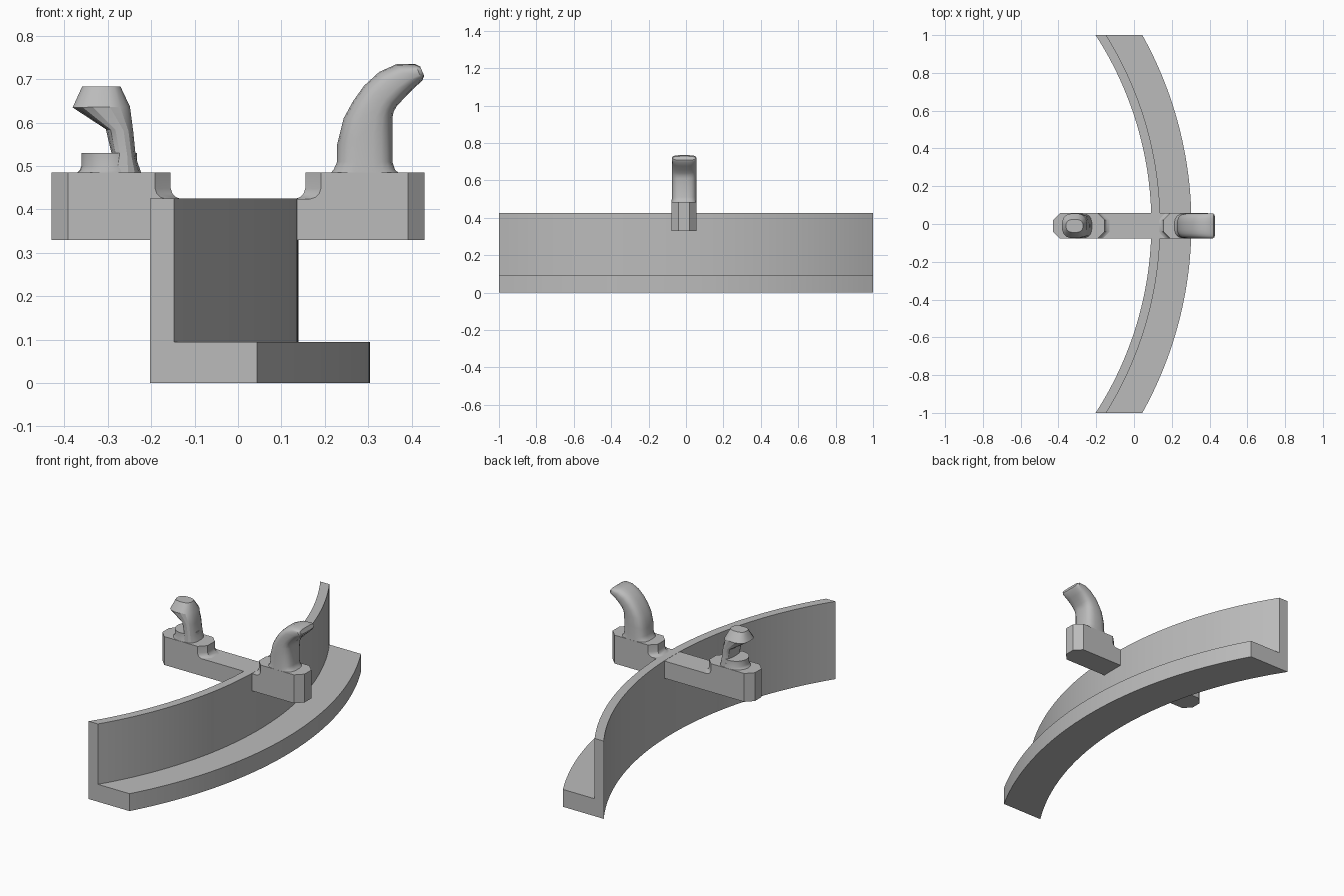
import bpy, bmesh, math
from mathutils import Vector

if "Cube" in bpy.data.objects:
    bpy.data.objects.remove(bpy.data.objects["Cube"])

grey = bpy.data.materials.new("light grey")
grey.diffuse_color = (0.5, 0.5, 0.5, 1)
grey.use_nodes = True
grey.node_tree.nodes["Principled BSDF"].inputs["Base Color"].default_value = grey.diffuse_color
YC, HW = -0.01, 0.067          # centre line and half width of the cross arm


def loft(name, rings, angle=30):
    """Skin a list of equal-length rings and cap both ends."""
    bm = bmesh.new()
    vs = [[bm.verts.new(p) for p in r] for r in rings]
    n = len(rings[0])
    for a, b in zip(vs, vs[1:]):
        for i in range(n):
            j = (i + 1) % n
            bm.faces.new((a[i], a[j], b[j], b[i]))
    bm.faces.new(vs[0][::-1])
    bm.faces.new(vs[-1])
    bmesh.ops.recalc_face_normals(bm, faces=bm.faces)
    me = bpy.data.meshes.new(name)
    bm.to_mesh(me)
    bm.free()
    me.materials.append(grey)
    ob = bpy.data.objects.new(name, me)
    bpy.context.collection.objects.link(ob)
    bpy.ops.object.select_all(action='DESELECT')
    ob.select_set(True)
    bpy.context.view_layer.objects.active = ob
    bpy.ops.object.shade_smooth_by_angle(angle=math.radians(angle))
    return ob


# Curved L-shaped rail, cut square at y = -1 and y = 1
CX = -1.75
section = [(1.842, 0), (2.054, 0), (2.054, 0.095), (1.889, 0.095),
           (1.889, 0.425), (1.842, 0.425)]
N = 48
rings = []
for k in range(N + 1):
    t = -1 + 2 * k / N
    ring = []
    for r, z in section:
        a = t * math.asin(1 / r)
        ring.append((CX + r * math.cos(a), r * math.sin(a), z))
    rings.append(ring)
loft("curved_rail", rings)


def plan(x0, x1, c0, c1, z):
    """Rectangle in plan with chamfered corners at either end."""
    pts = [(x0, -HW + c0), (x0 + c0, -HW), (x1 - c1, -HW), (x1, -HW + c1),
           (x1, HW - c1), (x1 - c1, HW), (x0 + c0, HW), (x0, HW - c0)]
    return [(x, YC + y, z) for x, y in pts]


# Cross arm through the rail
loft("cross_arm", [plan(-0.43, 0.43, 0.038, 0.038, z) for z in (0.33, 0.424)])

# Raised end blocks with a small fillet at the inner foot
steps = [(0.424, 0.13), (0.428, 0.142), (0.436, 0.151), (0.448, 0.155), (0.485, 0.155)]
for side, label in ((-1, "left"), (1, "right")):
    loft(label + "_block",
         [[(side * x, y, z) for x, y, z in plan(xi, 0.43, 0.036, 0.038, zz)]
          for zz, xi in steps])


def rounded(back, inner, hw, power, n=20):
    """Rounded section spanning two points in the xz plane."""
    b, i = Vector((back[0], 0, back[1])), Vector((inner[0], 0, inner[1]))
    c, h = (b + i) / 2, (i - b) / 2
    ring = []
    for k in range(n):
        a = 2 * math.pi * (k + 0.5) / n
        u, v = math.cos(a), math.sin(a)
        su = math.copysign(abs(u) ** power, u)
        sv = math.copysign(abs(v) ** power, v)
        ring.append(c + h * su + Vector((0, YC + hw * sv, 0)))
    return ring


# Right hook: bends outward, full arm width
hook = [((0.212, 0.483), (0.372, 0.483), 0.067), ((0.22, 0.492), (0.362, 0.492), 0.067),
        ((0.228, 0.51), (0.356, 0.51), 0.066), ((0.228, 0.55), (0.356, 0.575), 0.066),
        ((0.243, 0.61), (0.356, 0.61), 0.066), ((0.265, 0.65), (0.359, 0.625), 0.066),
        ((0.29, 0.685), (0.366, 0.638), 0.066), ((0.325, 0.717), (0.382, 0.655), 0.066),
        ((0.365, 0.735), (0.402, 0.676), 0.066), ((0.408, 0.735), (0.425, 0.697), 0.066),
        ((0.42, 0.729), (0.429, 0.708), 0.06)]
loft("right_hook", [rounded(b, i, w, 0.65) for b, i, w in hook], 35)

# Left finger: slim neck with a head leaning outward
finger = [((-0.31, 0.483), (-0.222, 0.483), 0.062), ((-0.292, 0.53), (-0.235, 0.52), 0.06),
          ((-0.305, 0.585), (-0.241, 0.58), 0.06), ((-0.382, 0.635), (-0.248, 0.637), 0.066),
          ((-0.36, 0.683), (-0.27, 0.683), 0.035)]
loft("left_finger", [rounded(b, i, w, 0.75, 16) for b, i, w in finger], 25)

# Round collar at the foot of the finger, flared onto the block
collar = [(0.483, 0.076), (0.49, 0.068), (0.5, 0.064), (0.53, 0.064)]
loft("left_collar", [[(-0.297 + r * math.cos(k * math.pi / 12),
                       YC + min(r, HW) * math.sin(k * math.pi / 12), z)
                      for k in range(24)] for z, r in collar])
